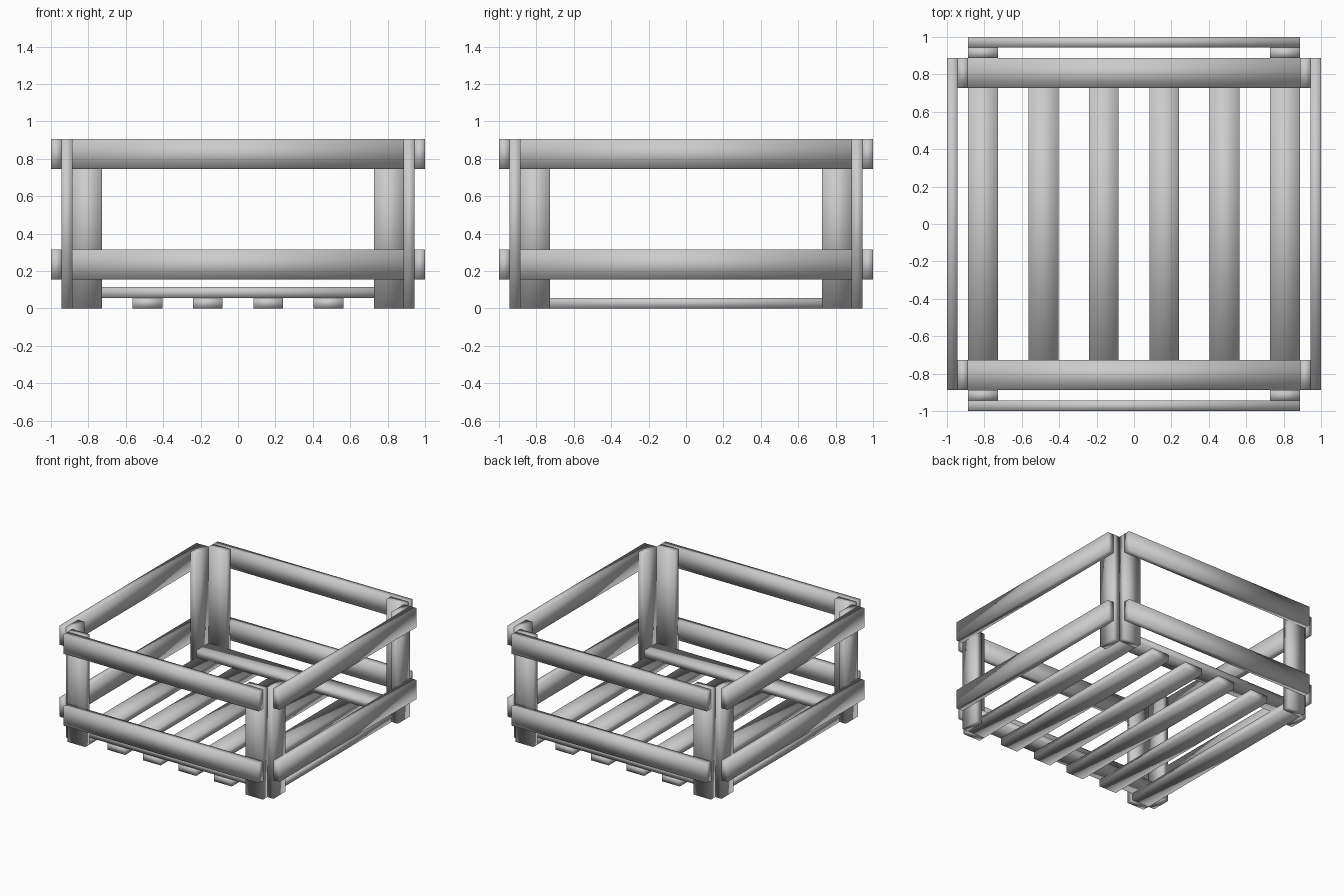
import bpy

cube = bpy.data.objects.get("Cube")
if cube:
    bpy.data.objects.remove(cube, do_unlink=True)

# One plain grey for every board
grey = bpy.data.materials.new("plain_grey")
grey.use_nodes = True
colour = (0.6, 0.6, 0.6, 1)
grey.diffuse_color = colour
grey.node_tree.nodes["Principled BSDF"].inputs["Base Color"].default_value = colour

T = 0.0565           # board thickness
W = 0.159            # board width
HEIGHT = 0.905
INNER = 1 - 2 * T    # inside face of the corner posts


def board(name, centre, size):
    """Rectangular board with soft shading across its shared corners."""
    bpy.ops.mesh.primitive_cube_add(size=1, location=centre)
    obj = bpy.context.object
    obj.name = name
    obj.scale = size
    bpy.ops.object.transform_apply(location=False, rotation=False, scale=True)
    bpy.ops.object.shade_smooth()
    obj.data.materials.append(grey)
    return obj


rail_y = 1 - T / 2
post_y = 1 - 1.5 * T
post_x = INNER - W / 2

for s, end, side in ((-1, "front", "right"), (1, "back", "left")):
    # Wall rails, two on each side
    for level, z in (("lower", 0.235), ("upper", HEIGHT - W / 2)):
        board(f"{end}_{level}_rail", (0, s * rail_y, z), (2 * INNER, T, W))
        board(f"{side}_{level}_rail", (s * rail_y, 0, z), (T, 2 * INNER, W))

    # Corner posts, a pair of boards in each corner
    for t, x_name, y_name in ((-1, "right", "front"), (1, "left", "back")):
        board(f"{end}_post_{x_name}", (t * post_x, s * post_y, HEIGHT / 2), (W, T, HEIGHT))
        board(f"{side}_post_{y_name}", (s * post_y, t * post_x, HEIGHT / 2), (T, W, HEIGHT))

    # Cross boards resting on the floor slats
    board(f"{end}_cross_board", (0, s * post_x, 1.5 * T), (2 * INNER, W, T))

# Floor slats, evenly spaced
for i in range(6):
    x = -post_x + i * 2 * post_x / 5
    board(f"floor_slat_{i + 1}", (x, 0, T / 2), (W, 2 * INNER, T))
